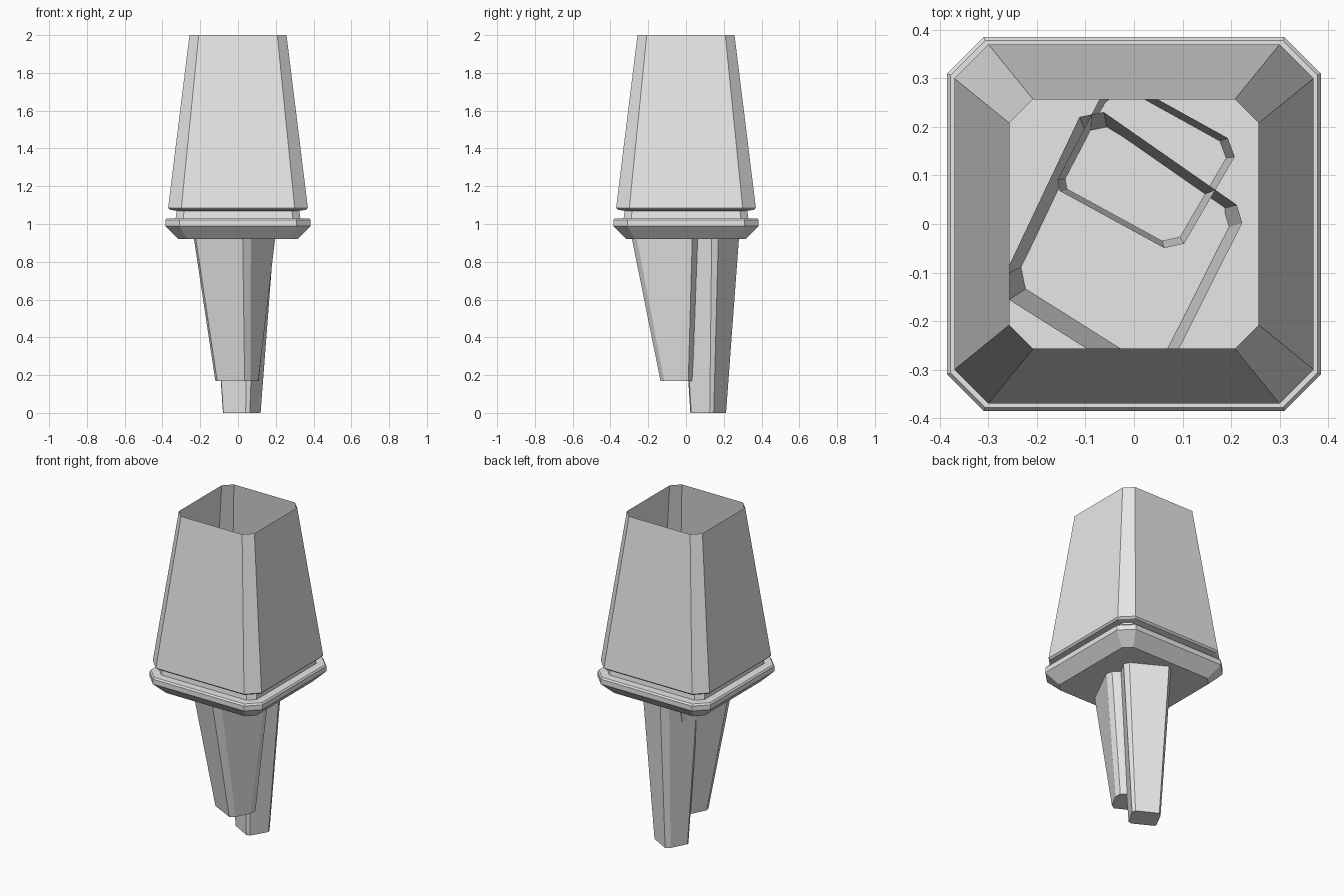
import bpy
import bmesh

cube = bpy.data.objects.get("Cube")
if cube:
    bpy.data.objects.remove(cube)

# Single plain colour
grey = bpy.data.materials.new("light grey")
grey.use_nodes = True
grey.diffuse_color = (0.8, 0.8, 0.8, 1)
grey.node_tree.nodes["Principled BSDF"].inputs["Base Color"].default_value = (0.8, 0.8, 0.8, 1)


def octagon(half, flat):
    """Square of the given half width whose flat sides end at +-flat."""
    quarter = [(half, -flat), (half, flat)]
    points = []
    for _ in range(4):
        points += quarter
        quarter = [(-y, x) for x, y in quarter]
    return points


def loft(name, sections):
    """Skin stacked outlines, with a cap on the first and an open last end."""
    bm = bmesh.new()
    rings = [[bm.verts.new((x, y, z)) for x, y in outline] for z, outline in sections]
    bm.faces.new(rings[0][::-1])
    for low, high in zip(rings, rings[1:]):
        n = len(low)
        for i in range(n):
            j = (i + 1) % n
            bm.faces.new((low[i], low[j], high[j], high[i]))
    mesh = bpy.data.meshes.new(name)
    bm.to_mesh(mesh)
    bm.free()
    mesh.materials.append(grey)
    obj = bpy.data.objects.new(name, mesh)
    bpy.context.collection.objects.link(obj)
    return obj


def blend(a, b, t):
    return [(p[0] + (q[0] - p[0]) * t, p[1] + (q[1] - p[1]) * t) for p, q in zip(a, b)]


FLOOR, LEG_TOP = 0.92, 1.15


def leg(name, foot_z, foot, at_floor):
    """Tapered leg that carries on through the floor into the hollow body."""
    t = (LEG_TOP - foot_z) / (FLOOR - foot_z)
    loft(name, [(foot_z, foot), (LEG_TOP, blend(foot, at_floor, t))])


# Body: flange, recessed neck and hollow tapered tower (z, half width, flat)
profile = [
    (FLOOR, 0.315, 0.27),
    (0.99, 0.385, 0.31),
    (1.02, 0.385, 0.31),
    (1.03, 0.378, 0.307),
    (1.03, 0.33, 0.29),
    (1.07, 0.325, 0.285),
    (1.075, 0.36, 0.295),
    (1.085, 0.37, 0.30),
    (2.0, 0.257, 0.208),
]
loft("tower_body", [(z, octagon(h, f)) for z, h, f in profile])

# Long leg: its foot is a shrunken copy of the upper outline
long_outline = [(0.177, 0.171), (-0.02, 0.28), (-0.06, 0.25), (-0.142, 0.093),
                (-0.138, 0.072), (0.058, -0.035), (0.095, -0.027), (0.19, 0.136)]
long_foot = blend([(0.014, 0.11)] * 8, long_outline, 0.6)
leg("long_leg", 0.0, long_foot, long_outline)

# Short leg: leans inward on its front side
short_outline = [(-0.056, 0.20), (-0.10, 0.19), (-0.233, -0.089), (-0.223, -0.134),
                 (0.025, -0.286), (0.068, -0.26), (0.196, -0.006), (0.188, 0.033)]
short_foot = [(-0.035, 0.10), (-0.06, 0.09), (-0.12, -0.03), (-0.11, -0.062),
              (0.035, -0.135), (0.065, -0.115), (0.108, -0.032), (0.11, 0.012)]
leg("short_leg", 0.17, short_foot, short_outline)
